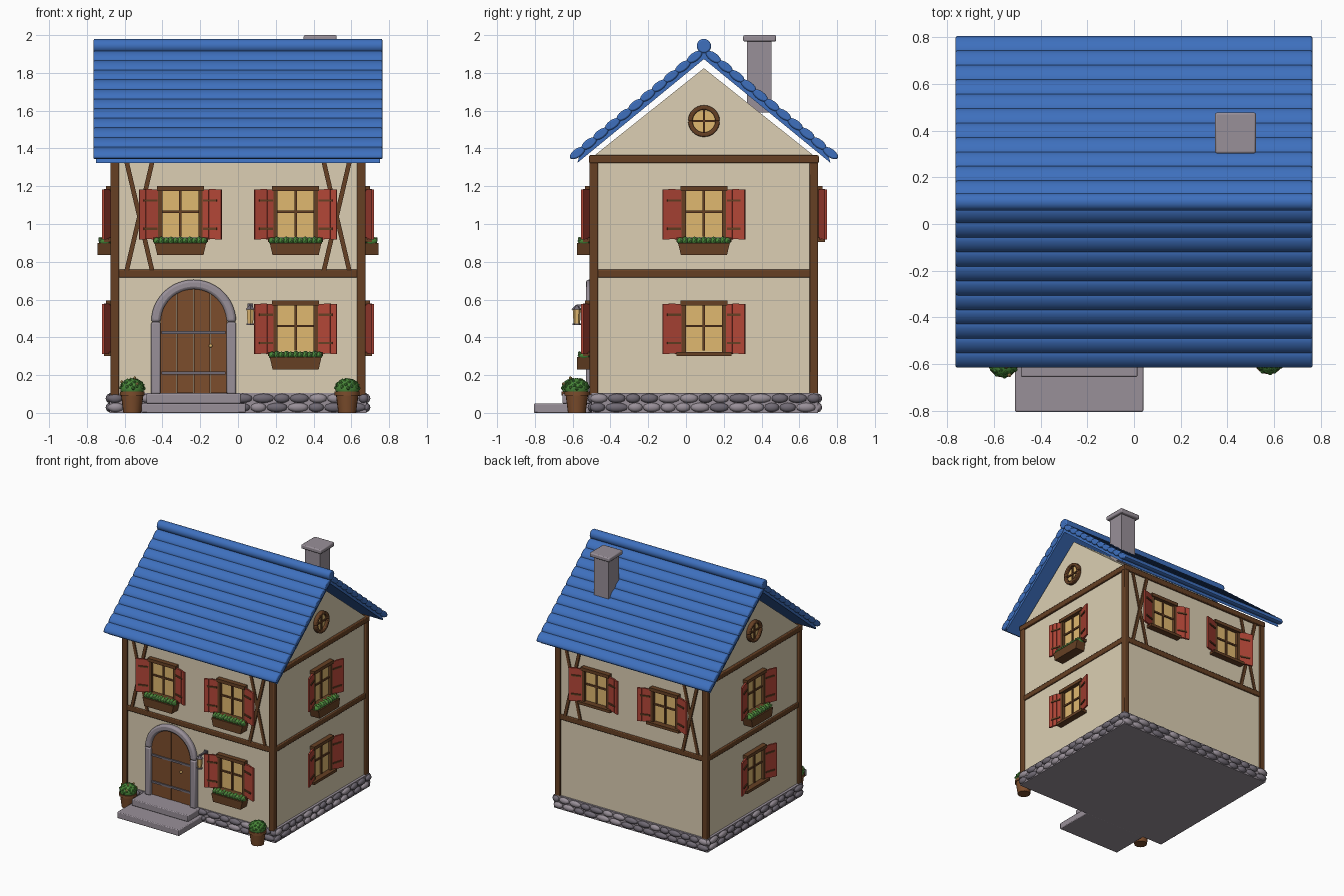
import bpy, bmesh, math, random
from mathutils import Matrix, Vector

if "Cube" in bpy.data.objects:
    bpy.data.objects.remove(bpy.data.objects["Cube"])

random.seed(4)
T = Matrix.Translation
R = lambda deg, ax: Matrix.Rotation(math.radians(deg), 4, ax)
I = Matrix.Identity(4)

def srgb(r, g, b):
    return [((c / 255 + 0.055) / 1.055) ** 2.4 for c in (r, g, b)] + [1]

COLOURS = {
    "plaster": (220, 207, 179), "roof_blue": (62, 112, 190), "timber": (102, 64, 36),
    "door_brown": (124, 77, 44), "shutter_red": (178, 70, 55), "warm_glass": (224, 184, 112),
    "leaf_green": (74, 138, 58), "blossom_green": (126, 180, 105),
    "light_stone": (153, 144, 153), "dark_stone": (112, 106, 116)}
MATS = {}
for n, c in COLOURS.items():
    MATS[n] = bpy.data.materials.new(n)
    MATS[n].diffuse_color = srgb(*c)

parts = {}  # part name -> (bmesh, material name)

def bm_of(name, mat):
    return parts.setdefault(name, (bmesh.new(), mat))[0]

def box(name, mat, c, s, M=I):
    bmesh.ops.create_cube(bm_of(name, mat), size=1, matrix=M @ T(c) @ Matrix.Diagonal((*s, 1)))

def cone(name, mat, r1, r2, h, M, n=20):
    bmesh.ops.create_cone(bm_of(name, mat), cap_ends=True, segments=n, radius1=r1, radius2=r2, depth=h, matrix=M)

def ball(name, mat, c, s, M=I, sub=2):
    bmesh.ops.create_icosphere(bm_of(name, mat), subdivisions=sub, radius=1,
                               matrix=M @ T(c) @ Matrix.Diagonal((*s, 1)))

def prism(name, mat, pts, y0, y1, M=I):
    """Extrude an outline in the local x-z plane from y0 to y1."""
    bm = bm_of(name, mat)
    a = [bm.verts.new(M @ Vector((x, y0, z))) for x, z in pts]
    b = [bm.verts.new(M @ Vector((x, y1, z))) for x, z in pts]
    fs = [bm.faces.new(a), bm.faces.new(b[::-1])]
    for i in range(len(a)):
        j = (i + 1) % len(a)
        fs.append(bm.faces.new((a[j], a[i], b[i], b[j])))
    bmesh.ops.recalc_face_normals(bm, faces=fs)

YC, HX, HY = 0.095, 0.66, 0.59          # house centre and half sizes
ALONG_X = R(90, 'Z')                    # local x -> world y for profiles run along x
FRONT = T((0, YC - HY, 0))
BACK = T((0, YC + HY, 0)) @ R(180, 'Z')
RIGHT = T((HX, YC, 0)) @ R(90, 'Z')
LEFT = T((-HX, YC, 0)) @ R(-90, 'Z')

# Walls with gable ends
prism("walls", "plaster", [(YC - HY, 0.08), (YC + HY, 0.08), (YC + HY, 1.355), (YC, 1.825), (YC - HY, 1.355)],
      -HX, HX, ALONG_X)

# Timber frame
for sx in (-1, 1):
    for y in (-0.4875, 0.6775):
        box("corner_posts", "timber", (sx * 0.6525, y, 0.72), (0.045, 0.045, 1.26))
for z, e in ((0.737, 0.012), (1.343, 0.018)):
    for s in (-1, 1):
        box("beams", "timber", (0, YC + s * HY, z), (2 * HX + 2 * e, 2 * e, 0.042))
        box("beams", "timber", (s * HX, YC, z), (2 * e, 2 * HY + 2 * e, 0.042))
for W in (FRONT, BACK):
    for s in (-1, 1):
        for t in (-13.2, 13.2):
            box("cross_braces", "timber", (0, 0, 0), (0.024, 0.02 + t * 0.0003, 0.6),
                W @ T((s * 0.522, 0, 1.04)) @ R(t, 'Y'))

# Stone foundation
box("foundation", "light_stone", (0, 0.1, 0.0525), (1.36, 1.2, 0.105))
for W, L in ((T((0, -0.5, 0)), 1.38), (T((0, 0.7, 0)), 1.38),
             (T((0.68, 0.1, 0)) @ ALONG_X, 1.22), (T((-0.68, 0.1, 0)) @ ALONG_X, 1.22)):
    for z in (0.029, 0.077):
        x = -L / 2
        while x < L / 2 - 0.03:
            w = min(random.uniform(0.075, 0.12), L / 2 - x)
            m = random.choice(("light", "dark", "dark"))
            ball(m + "_foundation_stones", m + "_stone", (x + w / 2, 0, z), (w * 0.5, 0.021, 0.025), W)
            x += w

# Doorstep
box("doorstep", "light_stone", (-0.235, -0.65, 0.025), (0.55, 0.31, 0.05))
box("doorstep", "light_stone", (-0.235, -0.57, 0.076), (0.5, 0.17, 0.052))

# Arched door
DOOR = FRONT @ T((-0.235, 0, 0.48))
def arc(r, a0, a1, n):
    return [(r * math.cos(a0 + (a1 - a0) * i / n), r * math.sin(a0 + (a1 - a0) * i / n)) for i in range(n + 1)]
prism("door_arch", "light_stone", arc(0.225, 0, math.pi, 24) + arc(0.175, math.pi, 0, 24), -0.035, 0.01, DOOR)
for s in (-1, 1):
    box("door_jambs", "light_stone", (s * 0.2, -0.0125, -0.19), (0.05, 0.045, 0.38), DOOR)
for i in range(4):
    a, b = -0.178 + i * 0.089 + 0.0015, -0.178 + (i + 1) * 0.089 - 0.0015
    top = [(b + (a - b) * k / 6, math.sqrt(0.18 ** 2 - (b + (a - b) * k / 6) ** 2)) for k in range(7)]
    prism("door_planks", "door_brown", [(a, -0.375), (b, -0.375)] + top, -0.012 - 0.002 * (i % 2), 0.01, DOOR)
for z in (-0.055, -0.27):
    box("door_straps", "dark_stone", (0, -0.016, z), (0.34, 0.012, 0.016), DOOR)
ball("door_knob", "warm_glass", (0.09, -0.02, -0.125), (0.01, 0.012, 0.01), DOOR)

# Windows
def window(W, u, z, planter):
    M = W @ T((u, 0, z))
    box("window_glass", "warm_glass", (0, -0.003, 0), (0.21, 0.008, 0.26), M)
    for s in (-1, 1):
        box("window_frames", "timber", (s * 0.109, -0.012, 0), (0.026, 0.034, 0.27), M)
    box("window_frames", "timber", (0, -0.016, 0.127), (0.25, 0.045, 0.026), M)
    box("window_frames", "timber", (0, -0.02, -0.143), (0.29, 0.06, 0.022), M)
    box("window_frames", "timber", (0, -0.008, 0), (0.013, 0.018, 0.25), M)
    box("window_frames", "timber", (0, -0.008, 0.005), (0.2, 0.016, 0.013), M)
    for s in (-1, 1):
        H = M @ T((s * 0.12, -0.016, -0.01)) @ R(-s * 18, 'Z')
        for k in range(3):      # staggered planks of each shutter
            box("shutters", "shutter_red", (s * (0.018 + k * 0.035), -0.006, 0.002 * (k % 2)), (0.034, 0.014, 0.265), H)
        for dz in (-0.075, 0.075):
            box("shutter_bars", "timber", (s * 0.045, -0.016, dz), (0.075, 0.008, 0.012), H)
    if planter:
        prism("flower_boxes", "timber", [(-0.122, -0.225), (0.122, -0.225), (0.137, -0.16), (-0.137, -0.16)],
              -0.083, -0.005, M)
        for i in range(11):
            x = -0.125 + i * 0.025
            ball("box_leaves", "leaf_green", (x, -0.045, -0.15), (0.018, 0.034, 0.02 + 0.004 * (i % 2)), M)
            ball("box_blossoms", "blossom_green", (x + 0.008, -0.07, -0.143 + 0.006 * (i % 2)), (0.009,) * 3, M, 1)

for u in (-0.305, 0.305):
    window(FRONT, u, 1.06, True)
    window(BACK, u, 1.06, False)
window(FRONT, 0.305, 0.455, True)
for W in (LEFT, RIGHT):
    window(W, 0, 1.06, True)
    window(W, 0, 0.455, False)
    # Round attic window
    G = W @ T((0, 0, 1.545))
    cone("attic_glass", "warm_glass", 0.07, 0.07, 0.016, G @ R(90, 'X'), 28)
    for k in (1, -1):
        prism("attic_window_ring", "timber", arc(0.084, 0, k * math.pi, 16) + arc(0.06, k * math.pi, 0, 16),
              -0.03, 0.005, G)
    box("attic_window_bars", "timber", (0, -0.01, 0), (0.012, 0.016, 0.13), G)
    box("attic_window_bars", "timber", (0, -0.01, 0), (0.13, 0.014, 0.012), G)

# Roof: two slabs, overlapping rounded tile rows and a ridge roll
SL = 0.82
for s in (-1, 1):
    prism("roof_slabs", "roof_blue", [(YC, 1.873), (YC, 1.915), (YC + s * 0.655, 1.915 - 0.655 * SL),
                                      (YC + s * 0.67, 1.873 - 0.67 * SL)], -0.752, 0.752, ALONG_X)
    for k in range(11):
        d = 0.05 + k * 0.062
        M = T((0, YC + s * d, 1.925 - d * SL)) @ R(-s * (math.degrees(math.atan(SL)) - 4), 'X')
        cone("roof_tiles", "roof_blue", 1, 1, 1.53, M @ Matrix.Diagonal((1, 0.047, 0.023, 1)) @ R(90, 'Y'), 16)
cone("roof_ridge", "roof_blue", 0.038, 0.038, 1.53, T((0, YC, 1.942)) @ R(90, 'Y'), 20)

# Chimney
box("chimney", "light_stone", (0.435, 0.387, 1.78), (0.13, 0.13, 0.38))
box("chimney_cap", "light_stone", (0.435, 0.39, 1.983), (0.175, 0.175, 0.034))

# Wall lantern
LAN = T((0.065, -0.578, 0))
box("lantern_bracket", "dark_stone", (0, 0.04, 0.568), (0.014, 0.085, 0.012), LAN)
box("lantern_bracket", "dark_stone", (0, 0.078, 0.545), (0.03, 0.01, 0.07), LAN)
cone("lantern_roof", "dark_stone", 0.028, 0.006, 0.022, LAN @ T((0, 0, 0.559)), 6)
cone("lantern_glass", "warm_glass", 0.017, 0.022, 0.078, LAN @ T((0, 0, 0.51)), 6)
cone("lantern_base", "dark_stone", 0.022, 0.022, 0.01, LAN @ T((0, 0, 0.469)), 6)

# Potted bushes
for x, y in ((-0.56, -0.592), (0.578, -0.578)):
    P = T((x, y, 0))
    cone("plant_pots", "door_brown", 0.047, 0.06, 0.1, P @ T((0, 0, 0.05)))
    cone("plant_pots", "door_brown", 0.066, 0.066, 0.022, P @ T((0, 0, 0.102)))
    ball("bushes", "leaf_green", (0, 0, 0.13), (0.064, 0.064, 0.052), P, 3)
    for i in range(34):
        a, h = i * 2.4, (i + 0.5) / 34
        r = math.sqrt(1 - h * h)
        c = (0.06 * r * math.cos(a), 0.06 * r * math.sin(a), 0.128 + 0.047 * h)
        ball("bushes", "leaf_green", c, (0.012,) * 3, P, 1)
        if x < 0 and i % 7 == 3:
            ball("bush_flowers", "warm_glass", [v * 1.08 for v in c], (0.009,) * 3, P, 1)

# Turn the collected parts into objects
BEVEL = {"door_arch": 0.014, "corner_posts": 0.006, "beams": 0.006, "roof_tiles": 0.008, "roof_ridge": 0.008,
         "doorstep": 0.006, "chimney_cap": 0.008, "attic_window_ring": 0.006, "door_jambs": 0.008}
for name, (bm, mat) in parts.items():
    me = bpy.data.meshes.new(name)
    bm.to_mesh(me)
    bm.free()
    me.materials.append(MATS[mat])
    ob = bpy.data.objects.new(name, me)
    bpy.context.collection.objects.link(ob)
    bpy.ops.object.select_all(action='DESELECT')
    ob.select_set(True)
    bpy.context.view_layer.objects.active = ob
    bpy.ops.object.shade_smooth_by_angle(angle=math.radians(35))
    if name in BEVEL:
        b = ob.modifiers.new("soft_edges", 'BEVEL')
        b.width, b.segments, b.limit_method, b.angle_limit = BEVEL[name], 2, 'ANGLE', math.radians(60)

for m in bpy.data.materials:
    if m.users and not m.is_grease_pencil:
        m.use_nodes = True
        m.node_tree.nodes["Principled BSDF"].inputs["Base Color"].default_value = m.diffuse_color
